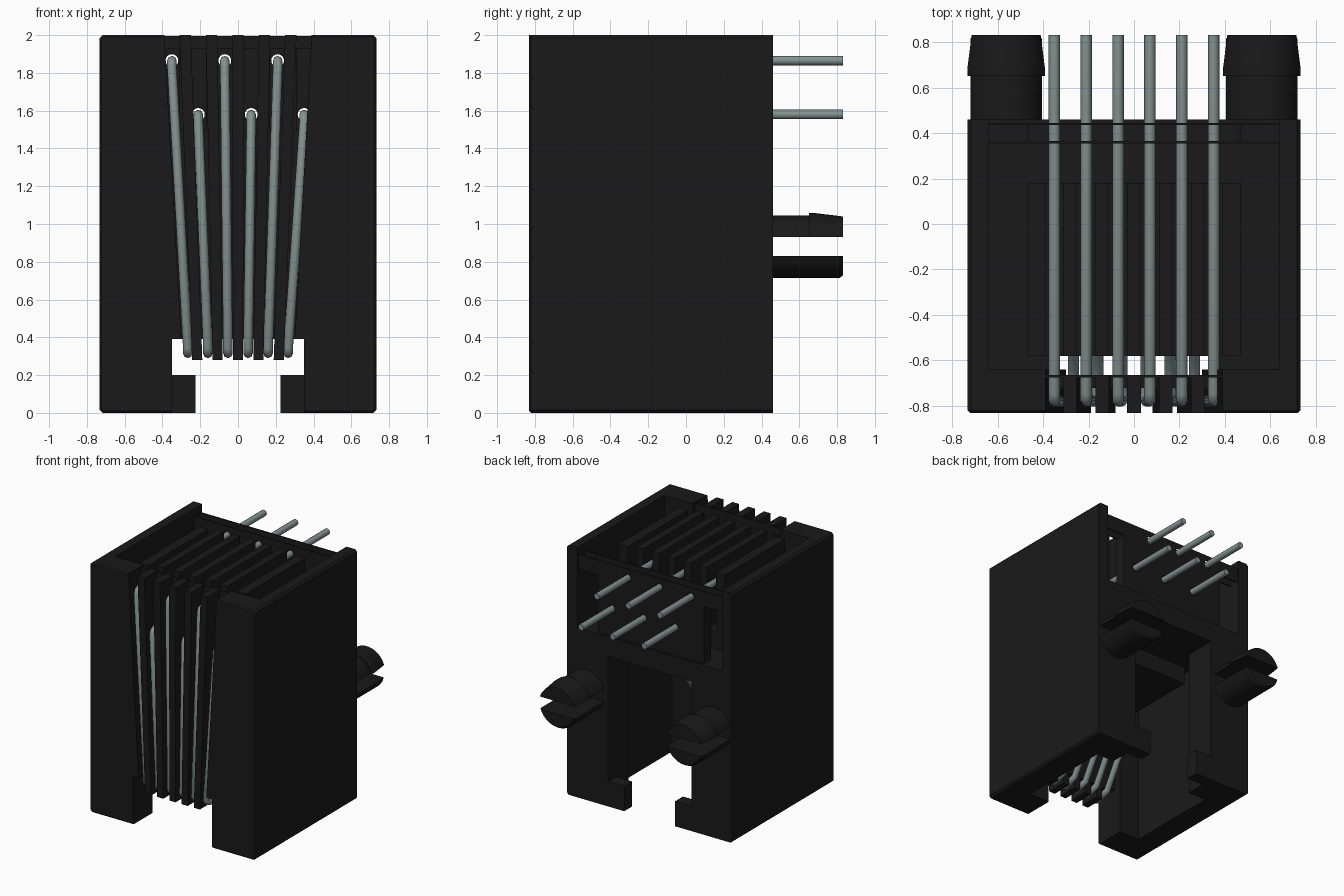
import bpy, bmesh, math

cube = bpy.data.objects.get("Cube")
if cube:
    bpy.data.objects.remove(cube, do_unlink=True)


def material(name, rgb):
    m = bpy.data.materials.new(name)
    m.use_nodes = True
    m.diffuse_color = (*rgb, 1)
    m.node_tree.nodes["Principled BSDF"].inputs["Base Color"].default_value = (*rgb, 1)
    return m


BLACK = material("black plastic", (0.010, 0.010, 0.010))
STEEL = material("grey metal", (0.23, 0.29, 0.28))


def loft(name, front, back, y0, y1):
    """Solid between two x-z outlines placed at y0 and y1."""
    bm = bmesh.new()
    a = [bm.verts.new((x, y0, z)) for x, z in front]
    b = [bm.verts.new((x, y1, z)) for x, z in back]
    bm.faces.new(a)
    bm.faces.new(b[::-1])
    for i in range(len(a)):
        j = (i + 1) % len(a)
        bm.faces.new((a[i], b[i], b[j], a[j]))
    bmesh.ops.recalc_face_normals(bm, faces=bm.faces)
    me = bpy.data.meshes.new(name)
    bm.to_mesh(me)
    bm.free()
    ob = bpy.data.objects.new(name, me)
    bpy.context.collection.objects.link(ob)
    me.materials.append(BLACK)
    return ob


def prism(name, outline, y0, y1):
    return loft(name, outline, outline, y0, y1)


def rect(x0, x1, z0, z1):
    return [(x0, z0), (x1, z0), (x1, z1), (x0, z1)]


def box(name, x0, x1, y0, y1, z0, z1):
    return prism(name, rect(x0, x1, z0, z1), y0, y1)


def pair(name, outline, y0, y1, back=None):
    """Left and right copies of a loft."""
    for side, s in (("left", 1), ("right", -1)):
        f = [(s * x, z) for x, z in outline]
        b = [(s * x, z) for x, z in (back or outline)]
        loft(f"{side}_{name}", f, b, y0, y1)


def smooth(ob, degrees):
    bpy.ops.object.select_all(action="DESELECT")
    ob.select_set(True)
    bpy.context.view_layer.objects.active = ob
    bpy.ops.object.shade_smooth_by_angle(angle=math.radians(degrees))


# Outer shell: front panels with fanned inner edge, and thin side walls
C = 0.015


def panel(inset):
    """Front panel outline with small chamfers on the outer corners."""
    x, lo, hi = 0.732 - inset, inset, 2 - inset
    return [(0.35, lo), (x - C, lo), (x, lo + C), (x, hi - C), (x - C, hi),
            (0.39, hi), (0.30, 0.39), (0.35, 0.39)]


pair("front_edge", panel(0.01), -0.83, -0.82, panel(0))
pair("front_panel", panel(0), -0.82, -0.64)
pair("side_wall", [(0.64, 0), (0.732 - C, 0), (0.732, C), (0.732, 2 - C), (0.732 - C, 2),
                   (0.64, 2)], -0.64, 0.46)

# Socket cavity: front returns, side liners, rear jambs, lips at the mouth, roof
pair("front_return", rect(0.35, 0.64, 0, 1.36), -0.64, -0.58)
pair("cavity_liner", rect(0.53, 0.64, 0, 1.2), -0.58, 0.2)
pair("rear_jamb", rect(0.37, 0.64, 0, 1.2), 0.2, 0.46)
pair("mouth_lip", rect(0.225, 0.37, 0, 0.2), 0.36, 0.46)
box("cavity_roof", -0.64, 0.64, -0.58, 0.46, 1.2, 1.36)

# Wire carrier: blocks above and below the roof, wall behind the grooves, top tie
box("carrier_block", -0.47, 0.47, -0.58, 0.18, 1.36, 1.5)
box("carrier_underside", -0.47, 0.47, -0.58, 0.03, 1.06, 1.2)
prism("groove_wall", [(-0.31, 0.39), (0.31, 0.39), (0.39, 1.5), (-0.39, 1.5)], -0.72, -0.665)
box("groove_tie", -0.40, 0.40, -0.675, -0.665, 1.93, 1.995)

# Fanned fins between the wires
for i in range(-2, 3):
    t, b = 0.14 * i, 0.108 * i
    prism(f"front_fin_{i + 3}", [(b - 0.027, 0.28), (b + 0.027, 0.28),
                                 (t + 0.03, 2), (t - 0.03, 2)], -0.83, -0.665)
    box(f"top_fin_{i + 3}", t - 0.03, t + 0.03, -0.58, 0.18, 1.5, 1.99)
pair("end_fin", rect(0.39, 0.47, 1.5, 1.97), -0.58, 0.18)

# Wires: pin through the back, across the top, down the front, hooked into the cavity
pins = [(-0.35 + 0.14 * i, 1.865 if i % 2 == 0 else 1.58) for i in range(6)]
for i, (x, z) in enumerate(pins):
    xb = x * 0.76
    path = [(x, 0.83, z), (x, -0.745, z), (x, -0.768, z - 0.01), (x, -0.778, z - 0.035),
            (xb, -0.778, 0.345), (xb, -0.768, 0.322), (xb, -0.745, 0.315),
            (xb, -0.63, 0.35), (xb, -0.40, 0.75)]
    cu = bpy.data.curves.new(f"contact_wire_{i + 1}", "CURVE")
    cu.dimensions = "3D"
    cu.bevel_depth = 0.025
    cu.bevel_resolution = 2
    cu.use_fill_caps = True
    sp = cu.splines.new("POLY")
    sp.points.add(len(path) - 1)
    for p, co in zip(sp.points, path):
        p.co = (*co, 1)
    cu.materials.append(STEEL)
    ob = bpy.data.objects.new(f"contact_wire_{i + 1}", cu)
    bpy.context.collection.objects.link(ob)
    bpy.ops.object.select_all(action="DESELECT")
    ob.select_set(True)
    bpy.context.view_layer.objects.active = ob
    bpy.ops.object.convert(target="MESH")
    smooth(bpy.context.view_layer.objects.active, 50)

# Rear pin plates: thin T-shapes leaving side slots, with a clearance hole per pin
for name, y0, y1 in (("inner_pin_plate", 0.355, 0.365), ("outer_pin_plate", 0.435, 0.445)):
    plate = prism(name, [(-0.47, 1.36), (0.47, 1.36), (0.47, 1.82), (0.64, 1.82),
                         (0.64, 1.94), (-0.64, 1.94), (-0.64, 1.82), (-0.47, 1.82)], y0, y1)
    for i, (x, z) in enumerate(pins):
        ring = [(x + 0.034 * math.cos(a * math.pi / 8), z + 0.034 * math.sin(a * math.pi / 8))
                for a in range(16)]
        cutter = prism(f"hole_cutter_{i + 1}", ring, 0.3, 0.5)
        mod = plate.modifiers.new("hole", "BOOLEAN")
        mod.operation = "DIFFERENCE"
        mod.solver = "EXACT"
        mod.object = cutter
        bpy.context.view_layer.objects.active = plate
        bpy.ops.object.modifier_apply(modifier=mod.name)
        bpy.data.objects.remove(cutter, do_unlink=True)
pair("pin_plate_side", rect(0.46, 0.47, 1.36, 1.82), 0.365, 0.435)


# Split mounting pegs: barbed upper half, plain lower half
def half_disc(r, sign, cut=0.05, n=20):
    a0 = math.asin(cut / r)
    pts = []
    for k in range(n + 1):
        a = a0 + (math.pi - 2 * a0) * k / n
        pts.append((0.562 + r * math.cos(a), 0.88 + sign * r * math.sin(a)))
    return pts


pair("peg_upper_shaft", half_disc(0.165, 1), 0.40, 0.65)
pair("peg_barb", half_disc(0.177, 1), 0.65, 0.69)
pair("peg_barb_tip", half_disc(0.177, 1), 0.69, 0.83, half_disc(0.16, 1))
pair("peg_lower", half_disc(0.165, -1), 0.40, 0.815)
pair("peg_lower_tip", half_disc(0.165, -1), 0.815, 0.83, half_disc(0.152, -1))

for ob in list(bpy.context.collection.objects):
    if "_peg_" in ob.name:
        smooth(ob, 30)
